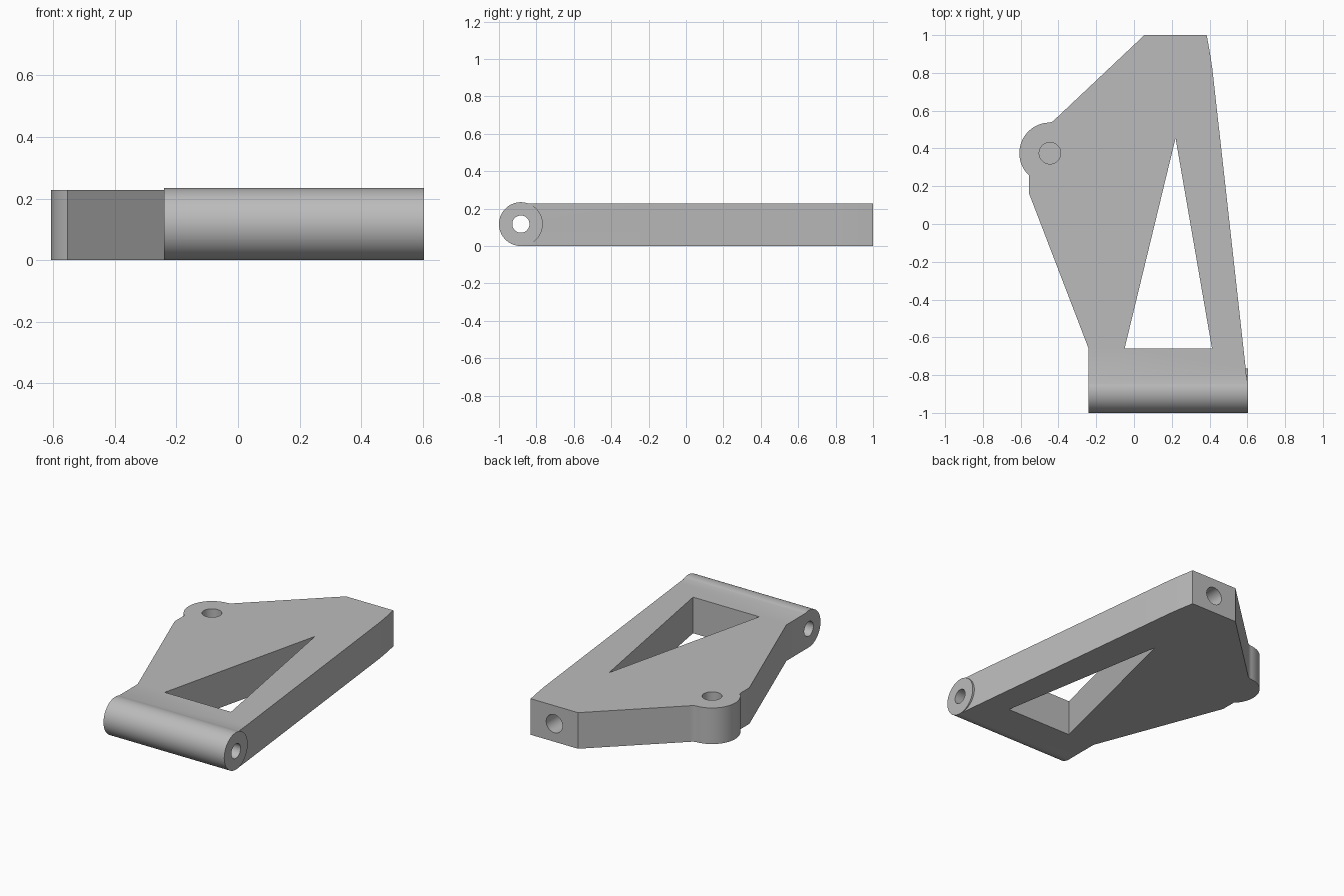
import bpy, bmesh, math
from mathutils import Matrix, Vector

default = bpy.data.objects.get("Cube")
if default:
    bpy.data.objects.remove(default, do_unlink=True)

grey = bpy.data.materials.new("plain grey")
grey.use_nodes = True
colour = (0.5, 0.5, 0.5, 1)
grey.diffuse_color = colour
grey.node_tree.nodes["Principled BSDF"].inputs["Base Color"].default_value = colour

THICK = 0.228
BARREL_R = 0.117
BARREL_Y = -1 + BARREL_R


def finish(bm, name):
    mesh = bpy.data.meshes.new(name)
    bmesh.ops.recalc_face_normals(bm, faces=bm.faces)
    bm.to_mesh(mesh)
    bm.free()
    mesh.materials.append(grey)
    obj = bpy.data.objects.new(name, mesh)
    bpy.context.collection.objects.link(obj)
    return obj


def prism(name, outline, z0, z1):
    bm = bmesh.new()
    face = bm.faces.new([bm.verts.new((x, y, z0)) for x, y in outline])
    top = bmesh.ops.extrude_face_region(bm, geom=[face])["geom"]
    verts = [v for v in top if isinstance(v, bmesh.types.BMVert)]
    bmesh.ops.translate(bm, verts=verts, vec=(0, 0, z1 - z0))
    return finish(bm, name)


def rod(name, start, end, radius, sides=64):
    a, b = Vector(start), Vector(end)
    turn = (b - a).to_track_quat("Z", "Y").to_matrix().to_4x4()
    bm = bmesh.new()
    bmesh.ops.create_cone(bm, cap_ends=True, segments=sides, radius1=radius,
                          radius2=radius, depth=(b - a).length,
                          matrix=Matrix.Translation((a + b) / 2) @ turn)
    return finish(bm, name)


def combine(target, tool, operation):
    mod = target.modifiers.new(operation.title(), "BOOLEAN")
    mod.operation, mod.object, mod.solver = operation, tool, "EXACT"
    bpy.context.view_layer.objects.active = target
    bpy.ops.object.modifier_apply(modifier=mod.name)
    bpy.data.objects.remove(tool, do_unlink=True)


# Plate outline with the rounded side lug
lug = Vector((-0.445, 0.375))
lug_r = 0.162
arc = [lug + lug_r * Vector((math.cos(a), math.sin(a)))
       for a in (math.radians(227 - i * 137 / 32) for i in range(33))]
outline = [(0.602, BARREL_Y), (0.592, -0.77), (0.415, 0.82), (0.403, 0.9),
           (0.385, 1), (0.055, 1), (-0.415, 0.557), (-0.427, 0.545)]
outline += [tuple(p) for p in reversed(arc)]
outline += [(-0.555, 0.16), (-0.24, -0.66), (-0.24, BARREL_Y)]
bracket = prism("bracket", outline, 0, THICK)

# Hinge barrel along the front edge
combine(bracket, rod("barrel", (-0.24, BARREL_Y, BARREL_R),
                     (0.604, BARREL_Y, BARREL_R), BARREL_R, 96), "UNION")

# Triangular window, hinge bore, blind lug hole and blind rear hole
combine(bracket, prism("window", [(-0.05, -0.66), (0.413, -0.66), (0.22, 0.455)],
                       -0.1, 0.4), "DIFFERENCE")
combine(bracket, rod("bore", (-0.5, BARREL_Y, BARREL_R),
                     (0.8, BARREL_Y, BARREL_R), 0.046), "DIFFERENCE")
combine(bracket, rod("lug_hole", (*lug, 0.05), (*lug, 0.4), 0.057), "DIFFERENCE")
combine(bracket, rod("rear_hole", (0.22, 0.7, THICK / 2),
                     (0.22, 1.2, THICK / 2), 0.057), "DIFFERENCE")

bpy.ops.object.select_all(action="DESELECT")
bracket.select_set(True)
bpy.context.view_layer.objects.active = bracket
bpy.ops.object.shade_smooth_by_angle(angle=math.radians(25))
